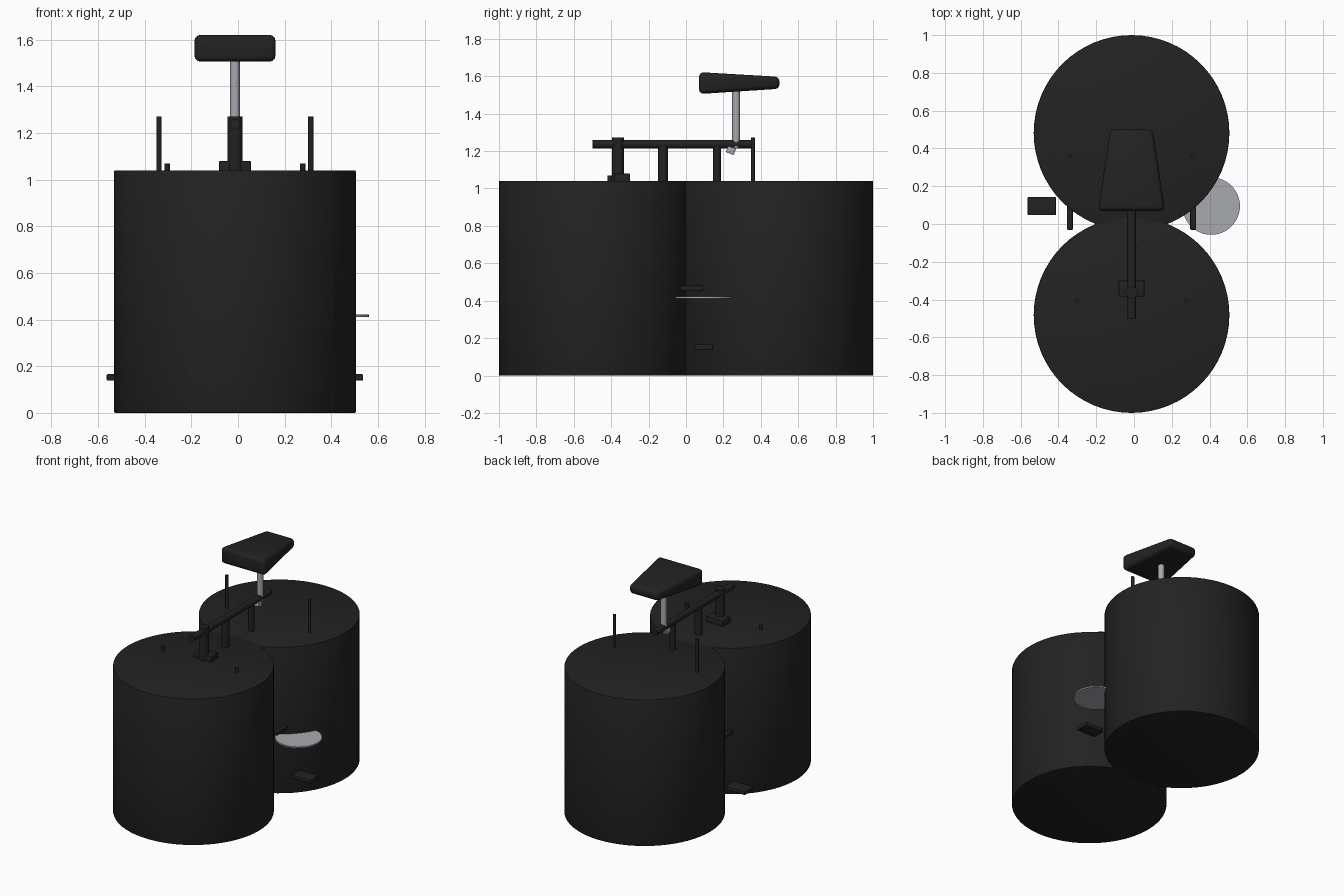
import bpy, bmesh, math
from mathutils import Vector

if "Cube" in bpy.data.objects:
    bpy.data.objects.remove(bpy.data.objects["Cube"])

CX = -0.013  # symmetry plane of the machine


def material(name, rgb):
    m = bpy.data.materials.new(name)
    m.diffuse_color = (*rgb, 1)
    m.use_nodes = True
    m.node_tree.nodes["Principled BSDF"].inputs["Base Color"].default_value = m.diffuse_color
    return m


BLACK = material("matt black", (0.016, 0.016, 0.016))
STEEL = material("steel grey", (0.39, 0.40, 0.43))


def finish(name, mat, bevel=0, segments=2):
    ob = bpy.context.object
    ob.name = name
    ob.data.materials.append(mat)
    if bevel:
        b = ob.modifiers.new("rounded edges", "BEVEL")
        b.width, b.segments, b.limit_method = bevel, segments, "ANGLE"
        bpy.ops.object.modifier_apply(modifier=b.name)
    bpy.ops.object.shade_smooth_by_angle(angle=math.radians(35))
    return ob


def rod(name, a, b, r, mat=BLACK, sides=20, bevel=0):
    """Cylinder from point a to point b; x is measured from the symmetry plane."""
    a, b = Vector(a), Vector(b)
    d = b - a
    bpy.ops.mesh.primitive_cylinder_add(
        vertices=sides, radius=r, depth=d.length,
        location=(a + b) / 2 + Vector((CX, 0, 0)),
        rotation=d.to_track_quat("Z", "Y").to_euler())
    return finish(name, mat, bevel)


def box(name, loc, size, mat=BLACK, rot=(0, 0, 0), bevel=0.005):
    bpy.ops.mesh.primitive_cube_add(
        size=1, location=Vector(loc) + Vector((CX, 0, 0)), rotation=rot)
    bpy.context.object.scale = size
    bpy.ops.object.transform_apply(location=False, rotation=False, scale=True)
    return finish(name, mat, bevel)


# Two big drum wheels
for label, y in (("front", -0.482), ("rear", 0.482)):
    rod(label + "_drum", (0, y, 0), (0, y, 1.04), 0.518, sides=64, bevel=0.004)

# Frame: top tube, head tube, fork crown and two uprights
rod("top_tube", (0, -0.50, 1.237), (0, 0.37, 1.237), 0.023)
rod("head_tube", (0, -0.363, 1.0), (0, -0.363, 1.272), 0.032)
box("fork_crown", (0, -0.342, 1.05), (0.137, 0.085, 0.06))
rod("front_upright", (0, -0.123, 1.0), (0, -0.123, 1.23), 0.026)
rod("rear_upright", (0, 0.166, 1.0), (0, 0.166, 1.23), 0.021)

# Seat post and its clamp
rod("seat_post", (0, 0.268, 1.215), (0, 0.268, 1.54), 0.021, STEEL)
box("seat_clamp", (0, 0.240, 1.203), (0.04, 0.045, 0.035), STEEL,
    rot=(math.radians(-20), 0, 0), bevel=0.003)

# Tapered saddle: wide and thick at one end, narrow and thin at the other
bpy.ops.mesh.primitive_cube_add(size=2, location=(CX, 0, 0))
for v in bpy.context.object.data.vertices:
    wide = v.co.y < 0
    half = 0.177 if wide else 0.113
    low, high = (1.505, 1.622) if wide else (1.533, 1.597)
    v.co = (half * v.co.x, 0.07 if wide else 0.50, low if v.co.z < 0 else high)
finish("saddle", BLACK, bevel=0.024, segments=3)

# Paired parts on both sides
for label, s in (("left", -1), ("right", 1)):
    rod(label + "_rear_stay", (s * 0.325, 0.358, 1.0),
        (s * 0.325, 0.358, 1.272), 0.011, sides=12)
    rod(label + "_fork_peg", (s * 0.29, -0.407, 1.0),
        (s * 0.29, -0.407, 1.07), 0.012, sides=12)
    box(label + "_crank", (s * 0.326, 0.032, 0.467), (0.032, 0.125, 0.026))
    box(label + "_pedal", (s * 0.475, 0.095, 0.152), (0.15, 0.097, 0.028))

# Thin chainring plate on the right
rod("chainring", (0.422, 0.095, 0.412), (0.422, 0.095, 0.422), 0.152, STEEL, sides=48)
